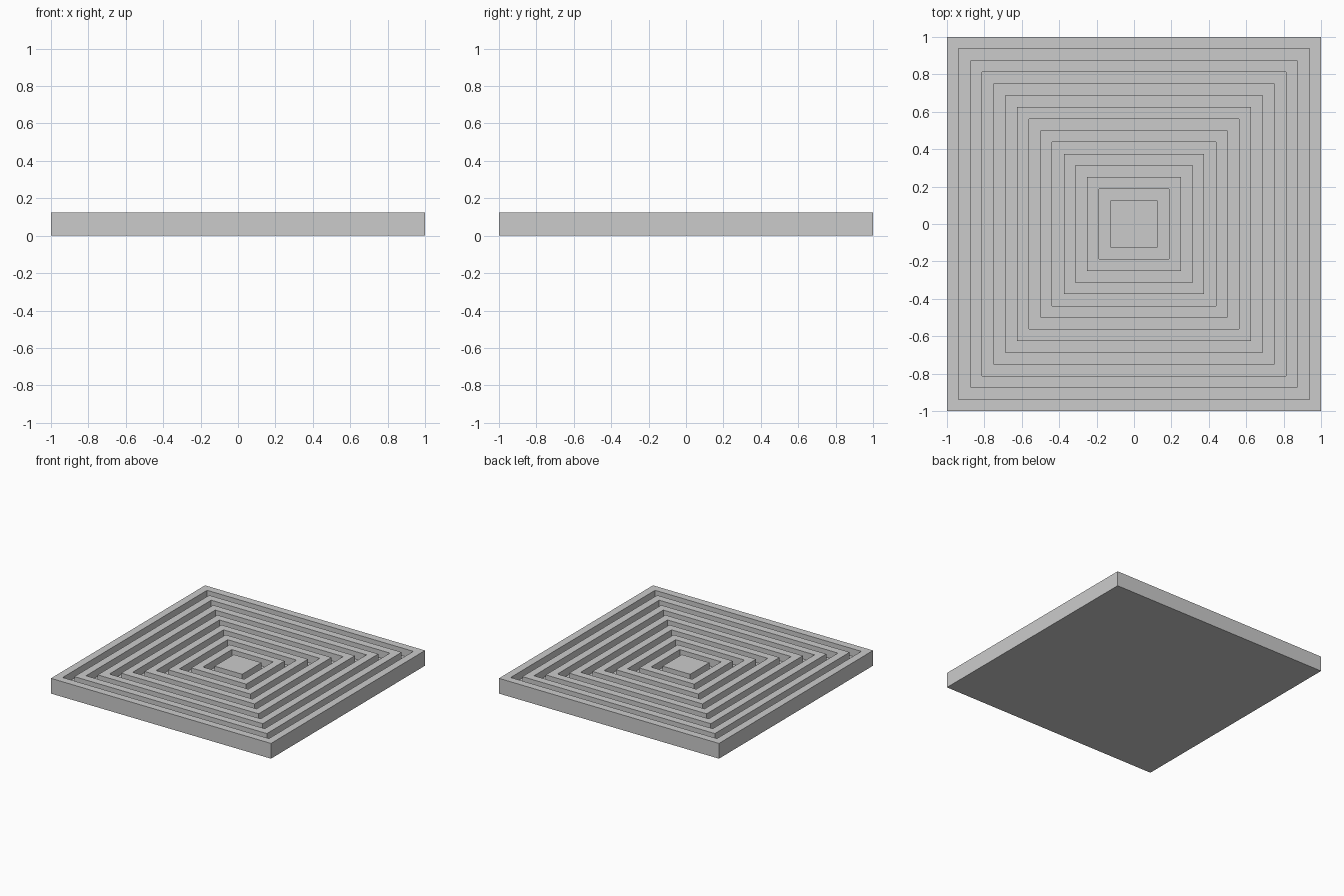
import bpy
import bmesh

if "Cube" in bpy.data.objects:
    bpy.data.objects.remove(bpy.data.objects["Cube"])

STEP = 1 / 16          # width of every ridge and groove
TOP = 0.125            # slab height
FLOOR = 0.0625         # groove floor height
RINGS = 15             # concentric squares, outer edge to centre pad

# Stepped profile from the outer base to the centre pad: (half size, z)
profile = [(1.0, 0.0), (1.0, TOP)]
for i in range(1, RINGS):
    half = 1 - i * STEP
    before, after = (TOP, FLOOR) if i % 2 else (FLOOR, TOP)
    profile += [(half, before), (half, after)]

bm = bmesh.new()


def square(half, z):
    return [bm.verts.new((sx * half, sy * half, z))
            for sx, sy in ((-1, -1), (1, -1), (1, 1), (-1, 1))]


# Skin neighbouring squares, then close the base and the centre pad
loops = [square(h, z) for h, z in profile]
for a, b in zip(loops, loops[1:]):
    for k in range(4):
        n = (k + 1) % 4
        bm.faces.new((a[k], a[n], b[n], b[k]))
bm.faces.new(loops[0][::-1])
bm.faces.new(loops[-1])

mesh = bpy.data.meshes.new("grooved_square_tile")
bm.to_mesh(mesh)
bm.free()
tile = bpy.data.objects.new("grooved_square_tile", mesh)
bpy.context.collection.objects.link(tile)
